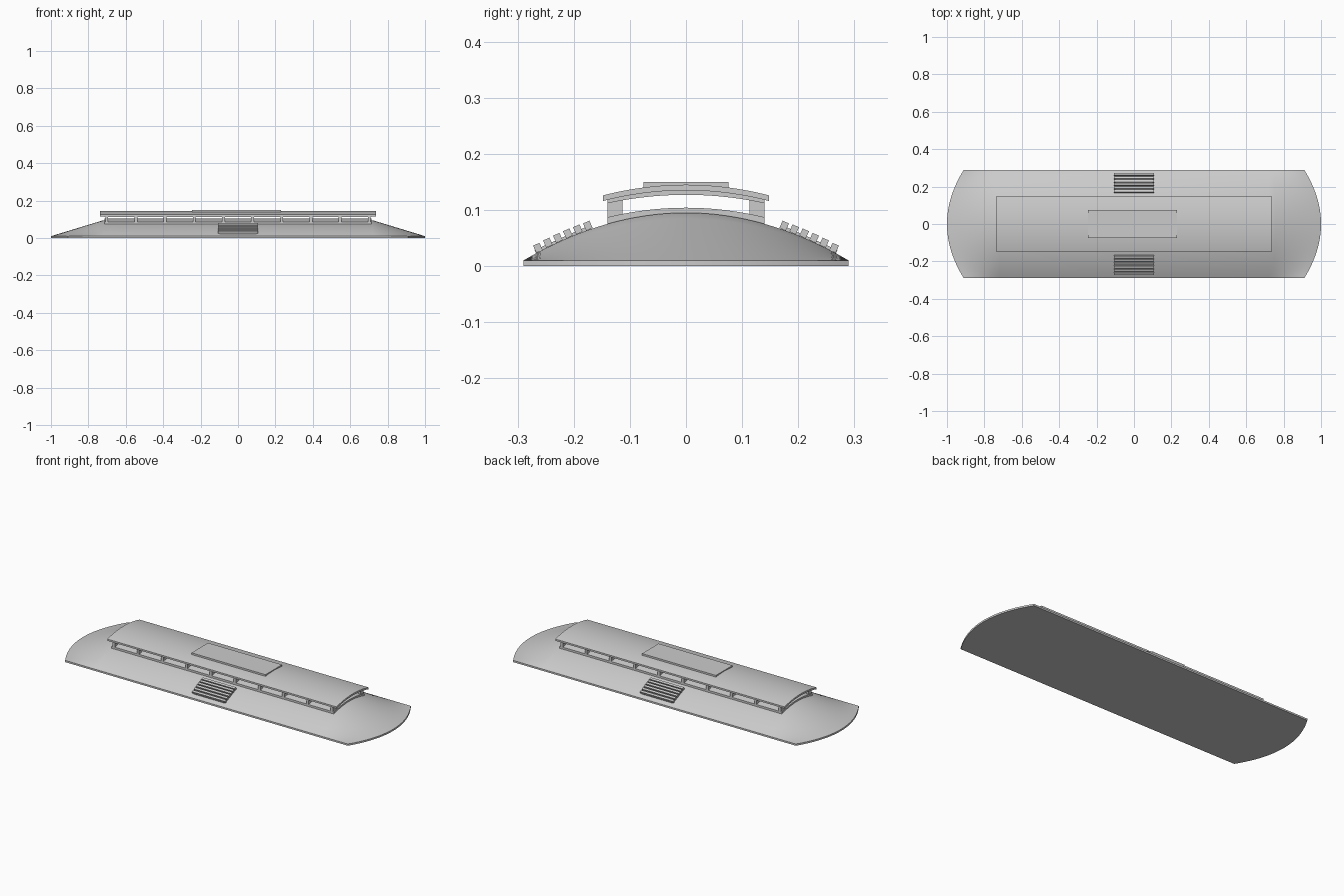
import bpy, bmesh, math
from mathutils import Matrix, Vector

if "Cube" in bpy.data.objects:
    bpy.data.objects.remove(bpy.data.objects["Cube"], do_unlink=True)

# One painted-metal grey for the whole structure
GREY = (0.6, 0.6, 0.6, 1)
mat = bpy.data.materials.new("light_grey")
mat.use_nodes = True
mat.diffuse_color = GREY
mat.node_tree.nodes["Principled BSDF"].inputs["Base Color"].default_value = GREY

HALF_W, RIM, RISE, RIDGE = 0.29, 0.01, 0.085, 0.72


def finish(name, bm, smooth=False):
    bmesh.ops.recalc_face_normals(bm, faces=bm.faces)
    me = bpy.data.meshes.new(name)
    bm.to_mesh(me)
    bm.free()
    me.materials.append(mat)
    ob = bpy.data.objects.new(name, me)
    bpy.context.collection.objects.link(ob)
    if smooth:
        bpy.ops.object.select_all(action="DESELECT")
        ob.select_set(True)
        bpy.context.view_layer.objects.active = ob
        bpy.ops.object.shade_smooth_by_angle(angle=math.radians(30))
    return ob


def add_box(bm, centre, size, tilt=0.0):
    m = (Matrix.Translation(centre) @ Matrix.Rotation(tilt, 4, "X")
         @ Matrix.Diagonal((*size, 1)))
    bmesh.ops.create_cube(bm, size=1, matrix=m)


def arched_sheet(name, half_x, half_y, crown, edge, thick, steps=24):
    """Curved plate: a shallow arch across y, extruded along x."""
    bm = bmesh.new()
    ys = [half_y * (2 * i / steps - 1) for i in range(steps + 1)]
    top = [(y, crown - (crown - edge) * (y / half_y) ** 2) for y in ys]
    loop = top + [(y, z - thick) for y, z in reversed(top)]
    face = bm.faces.new([bm.verts.new((-half_x, y, z)) for y, z in loop])
    ext = bmesh.ops.extrude_face_region(bm, geom=[face])["geom"]
    bmesh.ops.translate(bm, vec=(2 * half_x, 0, 0),
                        verts=[v for v in ext if isinstance(v, bmesh.types.BMVert)])
    return finish(name, bm, True)


def dome_z(y):
    return RIM + RISE * (1 - (y / HALF_W) ** 2)


# Main shell: arched across y, ramping down to bowed ends
bm = bmesh.new()
ROWS, RAMP = 32, 8
grid = []
for r in range(ROWS + 1):
    y = HALF_W * (2 * r / ROWS - 1)
    end = 1 - 0.09 * (y / HALF_W) ** 2
    half = [(end + (RIDGE - end) * i / RAMP, i / RAMP) for i in range(RAMP + 1)]
    line = [(-x, g) for x, g in half] + [(x, g) for x, g in reversed(half)]
    grid.append([bm.verts.new((x, y, RIM + (dome_z(y) - RIM) * g)) for x, g in line])
for a, b in zip(grid, grid[1:]):
    for i in range(len(a) - 1):
        bm.faces.new((a[i], a[i + 1], b[i + 1], b[i]))
# Rim and flat underside
rim_edges = [e for e in bm.edges if e.is_boundary]
low = bmesh.ops.extrude_edge_only(bm, edges=rim_edges)["geom"]
for v in low:
    if isinstance(v, bmesh.types.BMVert):
        v.co.z = 0
bmesh.ops.contextual_create(bm, geom=[e for e in low if isinstance(e, bmesh.types.BMEdge)])
finish("main_shell", bm, True)

# Raised clerestory: sill, posts, ceiling and roof
arched_sheet("clerestory_sill", 0.715, 0.14, 0.104, 0.087, 0.014)
bm = bmesh.new()
for side in (-1, 1):
    for i in range(10):
        add_box(bm, (0.156 * (i - 4.5), side * 0.1265, 0.1), (0.015, 0.027, 0.04))
finish("clerestory_posts", bm)
arched_sheet("clerestory_ceiling", 0.715, 0.14, 0.138, 0.123, 0.011)
arched_sheet("upper_roof", 0.738, 0.148, 0.145, 0.126, 0.01)

# Flat plate on the roof crown
bm = bmesh.new()
add_box(bm, (-0.008, 0, 0.144), (0.476, 0.152, 0.012))
finish("roof_plate", bm)

# Louvred vents on both slopes
for side, label in ((-1, "front"), (1, "back")):
    bm = bmesh.new()
    tilt = -side * math.radians(24)
    add_box(bm, (0, side * 0.219, 0.047), (0.2, 0.108, 0.008), tilt)
    for i in range(6):
        y = 0.175 + 0.0178 * i
        add_box(bm, (0, side * y, dome_z(y) + 0.008), (0.214, 0.0125, 0.014), tilt)
    finish(label + "_vent", bm)
